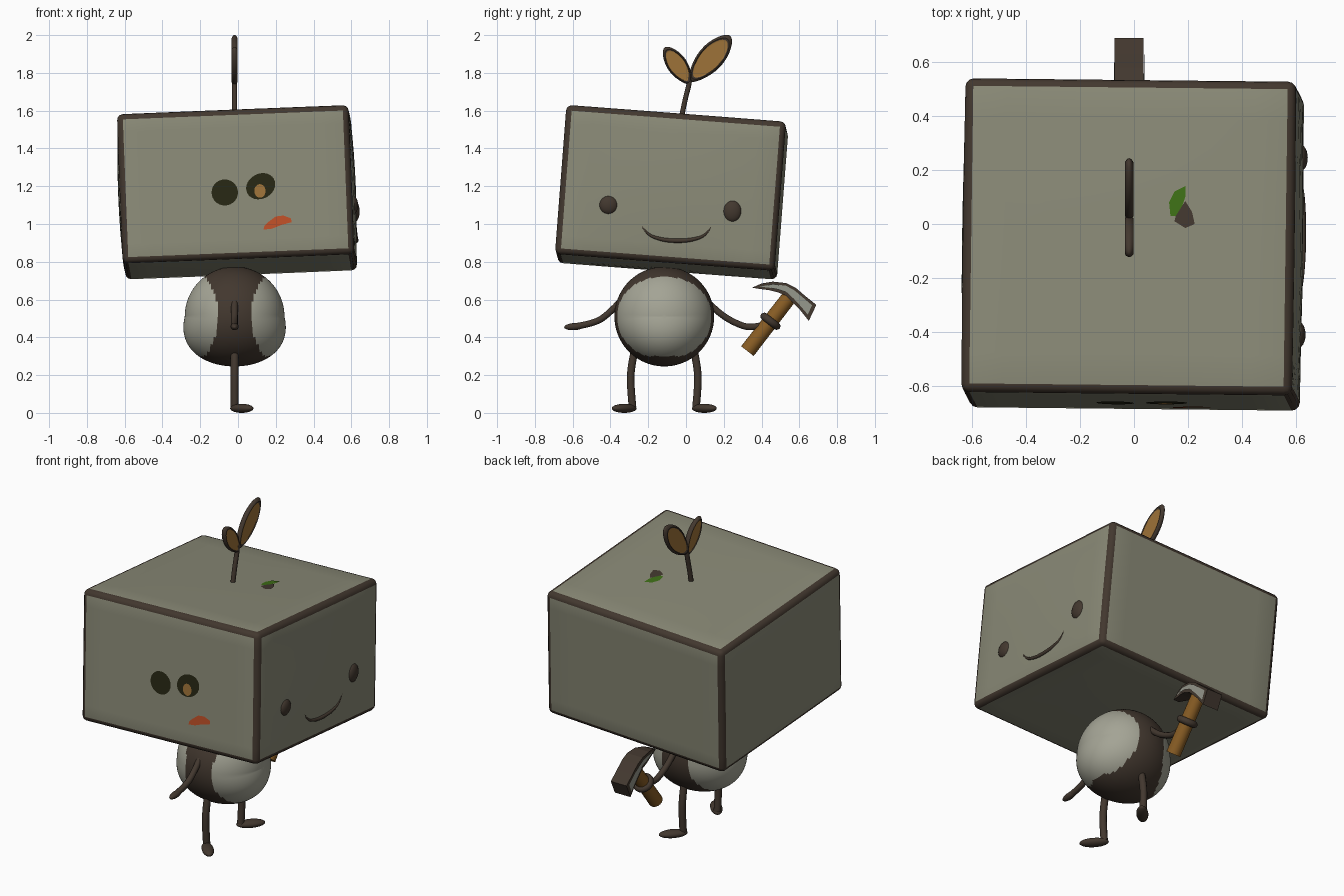
import bpy, bmesh, math
from mathutils import Vector, Matrix, Euler
from mathutils.geometry import intersect_line_plane

if "Cube" in bpy.data.objects:
    bpy.data.objects.remove(bpy.data.objects["Cube"])


def mat(name, rgb):
    m = bpy.data.materials.new(name)
    m.diffuse_color = (*rgb, 1)
    m.use_nodes = True
    m.node_tree.nodes["Principled BSDF"].inputs["Base Color"].default_value = m.diffuse_color
    return m


PANEL = mat("grey green panel", (0.255, 0.255, 0.185))
BELLY = mat("pale grey belly", (0.37, 0.37, 0.30))
DARK = mat("dark brown", (0.055, 0.039, 0.028))
BLACK = mat("blackish olive", (0.02, 0.02, 0.007))
LEAF = mat("tan leaf", (0.34, 0.17, 0.04))
WOOD = mat("brown wood", (0.25, 0.11, 0.018))
RED = mat("orange red", (0.52, 0.08, 0.02))
GREEN = mat("green", (0.048, 0.16, 0.008))
STEEL = mat("grey steel", (0.30, 0.31, 0.26))
CX, CY = -0.018, -0.115       # body axis


def finish(ob, smooth=True):
    bpy.ops.object.select_all(action='DESELECT')
    ob.select_set(True)
    bpy.context.view_layer.objects.active = ob
    if smooth:
        bpy.ops.object.shade_smooth_by_angle(angle=math.radians(40))
    return ob


def make(name, bm, *mats, smooth=True):
    me = bpy.data.meshes.new(name)
    bm.to_mesh(me)
    bm.free()
    for m in mats:
        me.materials.append(m)
    ob = bpy.data.objects.new(name, me)
    bpy.context.collection.objects.link(ob)
    return finish(ob, smooth)


def blob(name, loc, radii, m, rot=(0, 0, 0)):
    bm = bmesh.new()
    mx = Matrix.LocRotScale(Vector(loc), Euler(rot), Vector(radii))
    bmesh.ops.create_uvsphere(bm, u_segments=24, v_segments=16, radius=1, matrix=mx)
    return make(name, bm, m)


def tube(name, pts, r, m, radii=None):
    cu = bpy.data.curves.new(name, 'CURVE')
    cu.dimensions = '3D'
    cu.bevel_depth, cu.bevel_resolution, cu.use_fill_caps = r, 3, True
    sp = cu.splines.new('NURBS')
    sp.points.add(len(pts) - 1)
    for i, p in enumerate(pts):
        sp.points[i].co = (*p, 1)
        sp.points[i].radius = radii[i] if radii else 1
    sp.order_u, sp.use_endpoint_u, sp.resolution_u = 3, True, 6
    cu.materials.append(m)
    ob = bpy.data.objects.new(name, cu)
    bpy.context.collection.objects.link(ob)
    finish(ob, False)
    bpy.ops.object.convert(target='MESH')
    return finish(bpy.context.object)


# Head: tilted box with dark rounded edges and slightly bulging sides
HALF = Vector((0.613, 0.583, 0.396))
HEAD = Matrix.LocRotScale(Vector((-0.005, -0.076, 1.168)),
                          Euler([math.radians(a) for a in (-4.4, -2.3, -0.6)]), None)
bm = bmesh.new()
bmesh.ops.create_cube(bm, size=2, matrix=Matrix.Diagonal((*HALF, 1)))
bmesh.ops.bevel(bm, geom=bm.edges[:], offset=0.03, segments=3, profile=0.5, affect='EDGES')
for f in bm.faces:
    f.material_index = 0 if f.calc_area() > 0.4 else 1
for axis in range(3):
    for t in (-0.75, -0.5, -0.25, 0, 0.25, 0.5, 0.75):
        n = Vector([float(i == axis) for i in range(3)])
        bmesh.ops.bisect_plane(bm, geom=bm.verts[:] + bm.edges[:] + bm.faces[:],
                               plane_co=n * t * HALF[axis], plane_no=n)
for v in bm.verts:
    u, s, w = (v.co[i] / HALF[i] for i in range(3))
    v.co.x += 0.016 * u * (1 - s * s) * (1 - w * w)
    v.co.z += 0.006 * w * (1 - s * s) * (1 - u * u)
bm.transform(HEAD)
make("head", bm, PANEL, DARK)


def on_head(axis, a, b, lift=0.0):
    """Project grid coordinates onto the +x (0), -y (1) or +z (2) side of the head."""
    n = HEAD.to_3x3().col[axis] * (-1 if axis == 1 else 1)
    p = [a, b]
    p.insert(axis, 0)
    d = Vector([float(i == axis) for i in range(3)])
    return intersect_line_plane(Vector(p), Vector(p) + d,
                                HEAD.translation + n * (HALF[axis] + lift), n)


def plate(name, axis, pts, lift, m):
    bm = bmesh.new()
    f = bm.faces.new([bm.verts.new(on_head(axis, a, b, lift)) for a, b in pts])
    f.normal_update()
    if f.normal[axis] * (-1 if axis == 1 else 1) < 0:
        f.normal_flip()
    make(name, bm, m, smooth=False)


def oval(cx, cz, rx, rz, tilt=0.0):
    out = []
    for i in range(28):
        t = 2 * math.pi * i / 28
        x, z = rx * math.cos(t), rz * math.sin(t)
        out.append((cx + x * math.cos(tilt) - z * math.sin(tilt),
                    cz + x * math.sin(tilt) + z * math.cos(tilt)))
    return out


# Painted marks on the front and top of the head
plate("front_spot_left", 1, oval(-0.07, 1.167, 0.07, 0.069), 0.003, BLACK)
plate("front_spot_right", 1, oval(0.12, 1.20, 0.08, 0.066, 0.5), 0.003, BLACK)
plate("front_spot_centre", 1, oval(0.116, 1.175, 0.03, 0.036), 0.005, LEAF)
plate("front_red_patch", 1, [(0.135, 0.97), (0.18, 0.975), (0.23, 0.995), (0.285, 1.01),
      (0.28, 1.03), (0.24, 1.045), (0.20, 1.04), (0.16, 1.01), (0.14, 0.99)], 0.003, RED)
plate("top_green_patch", 2, [(0.19, 0.14), (0.15, 0.12), (0.13, 0.08), (0.135, 0.03),
      (0.155, 0.03), (0.18, 0.07), (0.19, 0.10)], 0.008, GREEN)
plate("top_brown_patch", 2, [(0.19, 0.085), (0.215, 0.045), (0.225, 0.0), (0.19, -0.015),
      (0.15, 0.01), (0.155, 0.03), (0.18, 0.07)], 0.008, DARK)

# Face on the right side: two eyes and a smile
blob("eye_near_front", on_head(0, -0.41, 1.10), (0.028, 0.05, 0.05), DARK)
blob("eye_near_back", on_head(0, 0.245, 1.067), (0.028, 0.05, 0.058), DARK)
smile = [(-0.24, 1.0), (-0.21, 0.945), (-0.13, 0.917), (-0.05, 0.91),
         (0.03, 0.915), (0.11, 0.94), (0.135, 0.99)]
tube("smile", [on_head(0, y, z, 0.007) for y, z in smile], 0.012, DARK,
     (0.25, 0.5, 0.9, 1, 0.9, 0.5, 0.25))

# Body: egg with a pale panel on each side and a dark band between
bm = bmesh.new()
bmesh.ops.create_uvsphere(bm, u_segments=96, v_segments=64, radius=0.264,
                          matrix=Matrix.Rotation(math.pi / 2, 4, 'Y'))
for v in bm.verts:
    v.co.x *= 1 + 0.9 * max(0, -v.co.z)
for f in bm.faces:
    c = f.calc_center_median()
    f.material_index = int(abs(c.x) > 0.085 + 1.6 * c.z ** 2 and c.z > -0.21)
bm.transform(Matrix.Translation((CX, CY, 0.51)))
make("body", bm, DARK, BELLY)

# Legs and feet, mirrored about the body axis
for side, tag in ((-1, "front"), (1, "back")):
    path = [(0.155, 0.34), (0.175, 0.25), (0.18, 0.15), (0.168, 0.03)]
    tube(tag + "_leg", [(CX, CY + side * y, z) for y, z in path], 0.021, DARK)
    blob(tag + "_foot", (0.02, CY + side * 0.212, 0.024), (0.084, 0.034, 0.024), DARK,
         (0, 0, side * 0.83))

# Arms and hands
tube("front_arm", [(CX, y, z) for y, z in
     [(-0.32, 0.62), (-0.40, 0.53), (-0.49, 0.47), (-0.60, 0.456)]], 0.018, DARK)
blob("front_hand", (CX, -0.59, 0.457), (0.021, 0.055, 0.019), DARK, (0.07, 0, 0))
tube("back_arm", [(CX, y, z) for y, z in
     [(0.09, 0.61), (0.17, 0.53), (0.26, 0.475), (0.35, 0.445), (0.44, 0.475)]], 0.018, DARK)

# Hammer handle with the gripping hand around it
low, high = Vector((CX, 0.325, 0.327)), Vector((CX, 0.56, 0.63))
turn = (high - low).to_track_quat('Z', 'Y')
bm = bmesh.new()
bmesh.ops.create_cone(bm, cap_ends=True, segments=20, radius1=0.042, radius2=0.04,
                      depth=(high - low).length,
                      matrix=Matrix.LocRotScale((low + high) / 2, turn, None))
make("hammer_handle", bm, WOOD)
bpy.ops.mesh.primitive_torus_add(major_radius=0.042, minor_radius=0.02, major_segments=28,
                                 minor_segments=12, location=(CX, 0.447, 0.485),
                                 rotation=turn.to_euler())
grip = bpy.context.object
grip.name = "back_hand"
grip.data.materials.append(DARK)
finish(grip)


# Hammer head: curved profile, narrowing to the tip, with pale side plates
def thick(y):
    return 0.054 * min(1, 0.35 + (y - 0.35) / 0.2)


outline = [(0.35, 0.663), (0.40, 0.685), (0.46, 0.695), (0.53, 0.687), (0.58, 0.663),
           (0.63, 0.62), (0.69, 0.572), (0.65, 0.487), (0.60, 0.55), (0.56, 0.59),
           (0.53, 0.62), (0.49, 0.637), (0.44, 0.65), (0.39, 0.656)]
inner = [(0.39, 0.668), (0.46, 0.682), (0.53, 0.673), (0.575, 0.648), (0.62, 0.61),
         (0.667, 0.57), (0.645, 0.52), (0.605, 0.567), (0.57, 0.605), (0.535, 0.637),
         (0.49, 0.653), (0.44, 0.663)]
bm = bmesh.new()
a, b = ([bm.verts.new((CX + s * thick(y), y, z)) for y, z in outline] for s in (-1, 1))
bm.faces.new(a)
bm.faces.new(b)
for i in range(len(a)):
    j = (i + 1) % len(a)
    bm.faces.new((a[i], a[j], b[j], b[i]))
for s in (-1, 1):
    f = bm.faces.new([bm.verts.new((CX + s * (thick(y) + 0.003), y, z)) for y, z in inner])
    f.material_index = 1
    f.normal_update()
    if f.normal.x * s < 0:
        f.normal_flip()
bmesh.ops.recalc_face_normals(bm, faces=[f for f in bm.faces if f.material_index == 0])
make("hammer_head", bm, DARK, STEEL, smooth=False)

# Sprout on top: stem and two leaves with recessed tan centres
tube("sprout_stem", [(CX, y, z) for y, z in
     [(-0.025, 1.56), (-0.005, 1.66), (0.02, 1.75), (0.022, 1.80)]], 0.014, DARK)


def leaf(name, base, tip, width):
    base, tip = Vector((CX, *base)), Vector((CX, *tip))
    along, half = (tip - base).normalized(), (tip - base).length / 2
    across = along.cross(Vector((1, 0, 0)))
    bm = bmesh.new()
    bmesh.ops.create_uvsphere(bm, u_segments=32, v_segments=24, radius=1)
    for f in bm.faces:
        f.material_index = int(all(v.co.xy.length < 0.83 for v in f.verts))
    for v in bm.verts:
        p, q, c = v.co
        x = 0.031 * c if v.co.xy.length > 0.83 else math.copysign(0.011, c)
        v.co = ((base + tip) / 2 + along * half * p
                + across * width * q * (1 - 0.25 * p * p + 0.1 * p) + Vector((x, 0, 0)))
    bmesh.ops.recalc_face_normals(bm, faces=bm.faces[:])
    make(name, bm, DARK, LEAF)


leaf("leaf_large", (0.02, 1.755), (0.235, 1.995), 0.068)
leaf("leaf_small", (0.025, 1.74), (-0.112, 1.935), 0.053)
